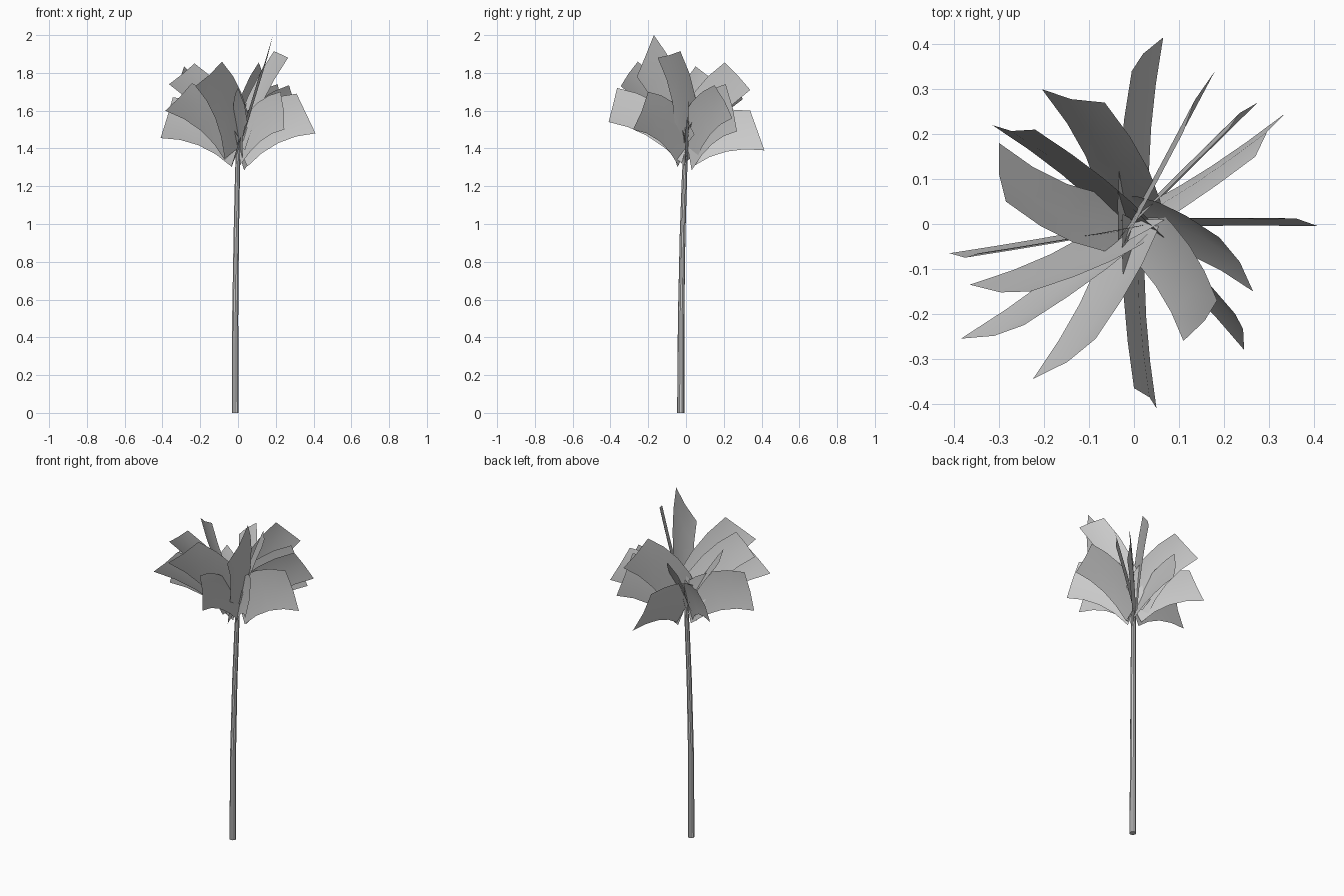
import bpy, bmesh
from mathutils import Vector

cube = bpy.data.objects.get("Cube")
if cube:
    bpy.data.objects.remove(cube)

grey = bpy.data.materials.new("plain_grey")
grey.use_nodes = True
colour = (0.6, 0.6, 0.6, 1)
grey.diffuse_color = colour
grey.node_tree.nodes["Principled BSDF"].inputs["Base Color"].default_value = colour


def finish(bm, name):
    mesh = bpy.data.meshes.new(name)
    bm.to_mesh(mesh)
    bm.free()
    mesh.materials.append(grey)
    obj = bpy.data.objects.new(name, mesh)
    bpy.context.collection.objects.link(obj)
    for p in mesh.polygons:
        p.use_smooth = True
    return obj


def loft(bm, rows, closed):
    for a, b in zip(rows, rows[1:]):
        n = len(a)
        for i in range(n if closed else n - 1):
            j = (i + 1) % n
            bm.faces.new((a[i], a[j], b[j], b[i]))


# Trunk: slim, gently leaning, tapering tube
def trunk():
    bm = bmesh.new()
    sides = 10
    path = [(-.015, -.028, 0, .019), (-.015, -.026, .5, .017), (-.009, -.018, .95, .015),
            (-.003, -.008, 1.25, .014), (.001, 0, 1.45, .011)]
    rows = []
    for x, y, z, r in path:
        ring = bmesh.ops.create_circle(bm, segments=sides, radius=r)["verts"]
        bmesh.ops.translate(bm, verts=ring, vec=(x, y, z))
        rows.append(ring)
    loft(bm, rows, True)
    bm.faces.new(rows[0][::-1])
    bm.faces.new(rows[-1])
    bmesh.ops.recalc_face_normals(bm, faces=bm.faces)
    obj = finish(bm, "trunk")
    bpy.context.view_layer.objects.active = obj
    obj.select_set(True)
    bpy.ops.object.shade_smooth_by_angle()
    obj.select_set(False)


# Frond: arched, slightly folded card set on edge, from the crown to its tip edge
def frond(name, low, up, crown=Vector((0, 0, 1.41)), segments=4):
    low, up = Vector(low), Vector(up)
    width = up - low
    tip = (low + up) / 2
    side = (tip - crown).cross(width).normalized()
    bm = bmesh.new()
    rows = []
    for k in range(segments + 1):
        t = k / segments
        centre = crown.lerp(tip, t) + width.normalized() * .16 * t * (1 - t)
        rows.append([bm.verts.new(centre + width * s - side * fold)
                     for s, fold in ((-.5, 0), (0, .01), (.5, 0))])
    loft(bm, rows, False)
    finish(bm, name)


trunk()

# Lower and upper corner of each frond tip
tips = [
    ((.065, .415, 1.39), (-.005, .34, 1.6)),
    ((.18, .34, 1.71), (.11, .205, 1.855)),
    ((.275, .27, 1.49), (.21, .21, 1.74)),
    ((.335, .245, 1.56), (.27, .15, 1.735)),
    ((.41, -.005, 1.48), (.31, .01, 1.69)),
    ((.265, -.15, 1.88), (.19, -.03, 1.915)),
    ((.245, -.28, 1.5), (.225, -.2, 1.7)),
    ((.11, -.26, 1.78), (.185, -.17, 2.0)),
    ((.05, -.41, 1.54), (0, -.365, 1.72)),
    ((-.225, -.345, 1.73), (-.085, -.255, 1.86)),
    ((-.385, -.255, 1.6), (-.245, -.225, 1.745)),
    ((-.365, -.135, 1.74), (-.23, -.15, 1.85)),
    ((-.41, -.065, 1.455), (-.345, -.065, 1.67)),
    ((-.3, .18, 1.75), (-.285, .05, 1.835)),
    ((-.315, .22, 1.47), (-.22, .21, 1.63)),
    ((-.205, .3, 1.66), (-.065, .27, 1.78)),
]
for i, (low, up) in enumerate(tips, 1):
    frond(f"frond_{i}", low, up)
